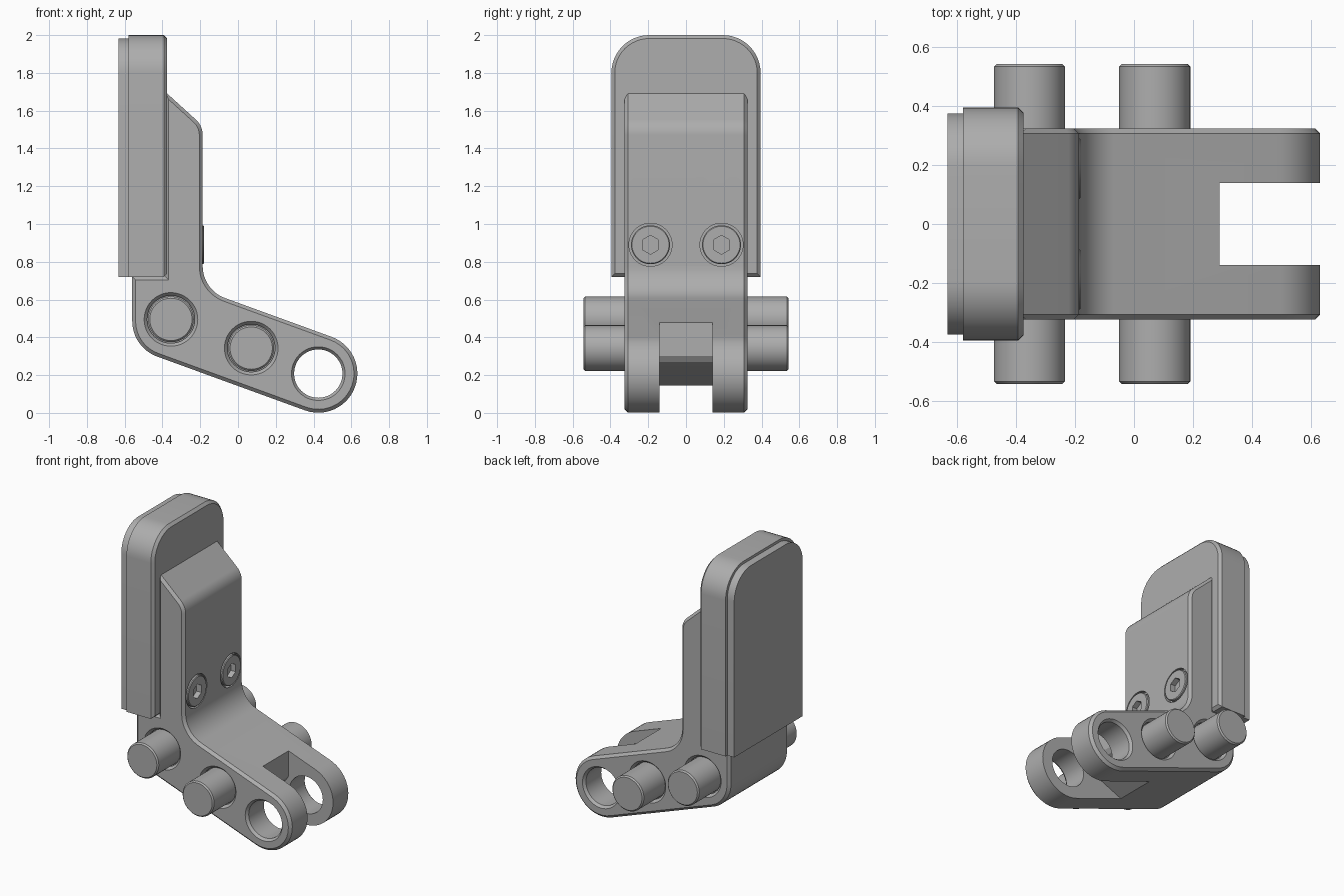
import bpy
import bmesh
import math
from mathutils import Vector

cube = bpy.data.objects.get("Cube")
if cube:
    bpy.data.objects.remove(cube, do_unlink=True)

grey = bpy.data.materials.new("machined grey")
grey.use_nodes = True
colour = (0.42, 0.42, 0.42, 1)
grey.diffuse_color = colour
grey.node_tree.nodes["Principled BSDF"].inputs["Base Color"].default_value = colour


def finish(name, bm):
    bmesh.ops.recalc_face_normals(bm, faces=bm.faces)
    mesh = bpy.data.meshes.new(name)
    bm.to_mesh(mesh)
    bm.free()
    mesh.materials.append(grey)
    obj = bpy.data.objects.new(name, mesh)
    bpy.context.collection.objects.link(obj)
    return obj


def select(obj):
    bpy.ops.object.select_all(action='DESELECT')
    obj.select_set(True)
    bpy.context.view_layer.objects.active = obj


def smooth(obj):
    select(obj)
    bpy.ops.object.shade_smooth_by_angle(angle=math.radians(25))


def rounded(corners, steps=12):
    """Polygon (u, v, radius) with its corners replaced by arcs."""
    out = []
    n = len(corners)
    for i, (u, v, r) in enumerate(corners):
        p = Vector((u, v))
        if r == 0:
            out.append(p)
            continue
        a = (Vector(corners[i - 1][:2]) - p).normalized()
        b = (Vector(corners[(i + 1) % n][:2]) - p).normalized()
        half = a.angle(b) / 2
        centre = p + (a + b).normalized() * r / math.sin(half)
        start = p + a * r / math.tan(half) - centre
        end = p + b * r / math.tan(half) - centre
        sweep = start.angle_signed(end)
        for k in range(steps + 1):
            t = -sweep * k / steps
            c, s = math.cos(t), math.sin(t)
            q = centre + Vector((start.x * c - start.y * s, start.x * s + start.y * c))
            if not out or (q - out[-1]).length > 1e-4:
                out.append(q)
    return out


def prism(name, outline, lo, hi, axis, chamfer_lo=0, chamfer_hi=0):
    """Extrude an outline along x (outline in yz) or y (outline in xz)."""
    def place(p, d):
        return (d, p[0], p[1]) if axis == 0 else (p[0], d, p[1])
    bm = bmesh.new()
    rings = [[bm.verts.new(place(p, d)) for p in outline] for d in (lo, hi)]
    caps = [bm.faces.new(r) for r in rings]
    n = len(outline)
    for i in range(n):
        j = (i + 1) % n
        bm.faces.new((rings[0][i], rings[0][j], rings[1][j], rings[1][i]))
    bmesh.ops.recalc_face_normals(bm, faces=bm.faces)
    for cap, size in zip(caps, (chamfer_lo, chamfer_hi)):
        if size:
            bmesh.ops.bevel(bm, geom=list(cap.edges), offset=size, segments=1,
                            affect='EDGES', clamp_overlap=True)
    return finish(name, bm)


def turned(name, stations, axis, u, v, sides=48):
    """Solid of revolution; stations are (radius, position along axis)."""
    bm = bmesh.new()
    rings = []
    for r, d in stations:
        ring = []
        for k in range(sides):
            t = math.tau * k / sides
            a, b = u + r * math.cos(t), v + r * math.sin(t)
            ring.append(bm.verts.new((d, a, b) if axis == 0 else (a, d, b)))
        rings.append(ring)
    for lower, upper in zip(rings, rings[1:]):
        for i in range(sides):
            j = (i + 1) % sides
            bm.faces.new((lower[i], lower[j], upper[j], upper[i]))
    bm.faces.new(rings[0])
    bm.faces.new(rings[-1])
    return finish(name, bm)


def cut(obj, cutters):
    select(obj)
    for c in cutters:
        mod = obj.modifiers.new("cut", 'BOOLEAN')
        mod.operation = 'DIFFERENCE'
        mod.solver = 'EXACT'
        mod.object = c
        bpy.ops.object.modifier_apply(modifier=mod.name)
        bpy.data.objects.remove(c, do_unlink=True)


# Bent bracket: upright plus an arm sloping down to a round end
half_width = 0.325
face_x = -0.187
eye = Vector((0.425, 0.208))
eye_r = 0.207
slope = math.radians(20)
along = Vector((math.cos(slope), -math.sin(slope)))
up = Vector((math.sin(slope), math.cos(slope)))


def arm_z(x, side):
    p = eye + up * eye_r * side
    return p.y - (x - p.x) * math.tan(slope)


tip_top = eye + (up + along) * eye_r
tip_low = eye + (along - up) * eye_r
back_x = -0.56
profile = rounded([
    (-0.385, 1.70, 0), (face_x, 1.52, 0.11),
    (face_x, arm_z(face_x, 1), 0.18),
    (*tip_top, eye_r), (*tip_low, eye_r),
    (back_x, arm_z(back_x, -1), 0.2),
    (back_x, 0.722, 0), (-0.385, 0.722, 0)])
bracket = prism("bracket", profile, -half_width, half_width, 1, 0.018, 0.018)

# Fork slot with a sloping relief underneath
slot = prism("slot_cutter", [
    (0.29, 0.7), (0.29, 0.30), (0.27, 0.27), (0.22, 0.245),
    (0.0, 0.15), (-0.13, 0.09), (-0.13, -0.1), (0.8, -0.1), (0.8, 0.7)],
    -0.14, 0.14, 1)
cutters = [slot]

# Eye through the fork, countersunk pin seats and screw seats
w = half_width
cutters.append(turned("eye_cutter", [
    (0.16, -w - 0.018), (0.142, -w), (0.128, -w + 0.018), (0.128, w - 0.018),
    (0.142, w), (0.16, w + 0.018)], 1, *eye))
pin_spots = {"rear": (-0.355, 0.495), "middle": (0.07, 0.343)}
for spot in pin_spots.values():
    for s in (-1, 1):
        cutters.append(turned("seat_cutter", [
            (0.16, s * (w + 0.018)), (0.142, s * w),
            (0.126, s * (w - 0.018)), (0.126, s * (w - 0.04))], 1, *spot))
screw_y, screw_z = 0.188, 0.89
for s in (-1, 1):
    cutters.append(turned("screw_seat_cutter", [
        (0.114, face_x + 0.05), (0.114, face_x - 0.03)], 0, s * screw_y, screw_z))
cut(bracket, cutters)
smooth(bracket)

# Cross pins
for label, spot in pin_spots.items():
    smooth(turned(label + "_pin", [
        (0.112, -0.543), (0.121, -0.534), (0.121, 0.534), (0.112, 0.543)], 1, *spot))

# Socket screws
for label, s in (("left", 1), ("right", -1)):
    y = s * screw_y
    head = turned(label + "_screw", [
        (0.103, face_x - 0.04), (0.103, face_x + 0.002), (0.098, face_x + 0.007)],
        0, y, screw_z)
    hexagon = [(y + 0.05 * math.sin(k * math.pi / 3),
                screw_z + 0.05 * math.cos(k * math.pi / 3)) for k in range(6)]
    cut(head, [prism("hex_cutter", hexagon, face_x - 0.03, face_x + 0.05, 0)])
    smooth(head)


# Upright pad holder and its slightly smaller facing pad
def tombstone(half, top, radius):
    return rounded([(-half, 0.72, 0), (-half, top, radius),
                    (half, top, radius), (half, 0.72, 0)])


smooth(prism("pad_holder", tombstone(0.395, 2.0, 0.2), -0.58, -0.375, 0, 0, 0.018))
smooth(prism("facing_pad", tombstone(0.376, 1.982, 0.185), -0.633, -0.575, 0))
